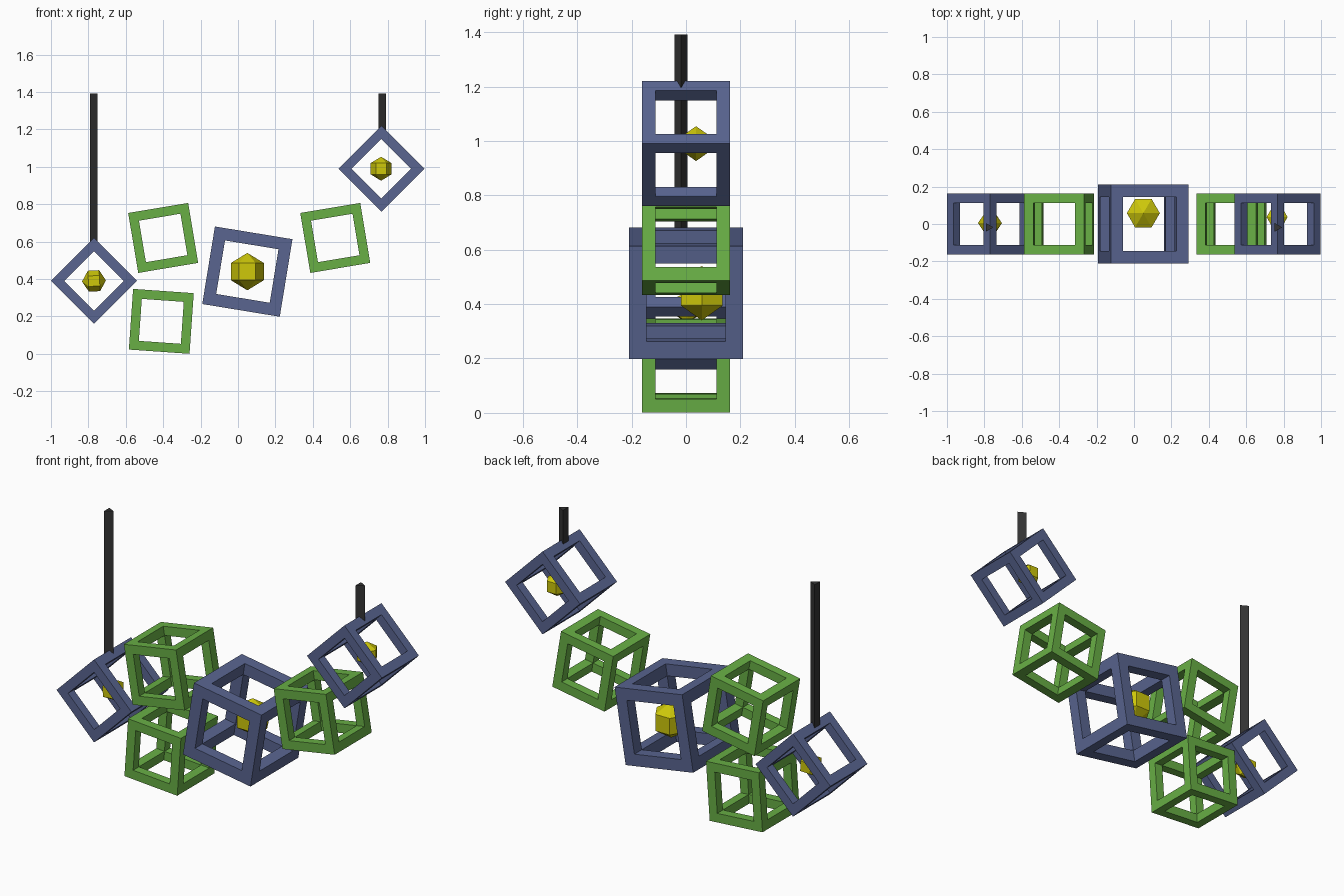
import bpy, bmesh
from math import radians, pi
from itertools import product

if "Cube" in bpy.data.objects:
    bpy.data.objects.remove(bpy.data.objects["Cube"])


def material(name, rgb):
    m = bpy.data.materials.new(name)
    m.diffuse_color = (*rgb, 1)
    m.use_nodes = True
    m.node_tree.nodes["Principled BSDF"].inputs["Base Color"].default_value = m.diffuse_color
    return m


BLUE = material("blue", (0.10, 0.13, 0.28))
GREEN = material("green", (0.14, 0.43, 0.06))
YELLOW = material("yellow", (0.62, 0.58, 0.003))
DARK = material("dark_grey", (0.035, 0.035, 0.035))


def add_object(name, bm, mat, loc, tilt=0):
    bmesh.ops.remove_doubles(bm, verts=bm.verts, dist=1e-5)
    bmesh.ops.recalc_face_normals(bm, faces=bm.faces)
    me = bpy.data.meshes.new(name)
    bm.to_mesh(me)
    bm.free()
    me.materials.append(mat)
    ob = bpy.data.objects.new(name, me)
    ob.location = loc
    ob.rotation_euler = (0, radians(tilt), 0)
    bpy.context.collection.objects.link(ob)
    return ob


def frame(name, mat, loc, side, bar, tilt):
    """Open cube of square bars: the outer skin of the 20 edge and corner cells of a 3x3x3 grid."""
    h = side / 2
    c = (-h, -h + bar, h - bar, h)
    solid = {p for p in product(range(3), repeat=3) if p.count(1) < 2}
    bm = bmesh.new()
    for p in solid:
        for axis, step in product(range(3), (0, 1)):
            q = list(p)
            q[axis] += 2 * step - 1
            if tuple(q) in solid:
                continue
            u, v = [a for a in range(3) if a != axis]
            quad = []
            for du, dv in ((0, 0), (1, 0), (1, 1), (0, 1)):
                k = [0, 0, 0]
                k[axis], k[u], k[v] = p[axis] + step, p[u] + du, p[v] + dv
                quad.append(bm.verts.new([c[i] for i in k]))
            bm.faces.new(quad)
    return add_object(name, bm, mat, loc, tilt)


def gem(name, loc, r, belt, tip, tilt=0):
    """Six-sided prism with a pointed cap at each end."""
    bm = bmesh.new()
    bmesh.ops.create_cone(bm, segments=6, radius1=r, radius2=r, depth=2 * belt, cap_ends=True,
                          cap_tris=False)
    bm.verts.ensure_lookup_table()
    # keep a hexagon corner on the x axis
    if max(v.co.x for v in bm.verts) < 0.95 * r:
        for v in bm.verts:
            v.co.x, v.co.y = v.co.y, -v.co.x
    caps = [f for f in bm.faces if len(f.verts) == 6]
    for f in caps:
        z = tip if f.calc_center_median().z > 0 else -tip
        new = bmesh.ops.poke(bm, faces=[f])
        new["verts"][0].co = (0, 0, z)
    return add_object(name, bm, YELLOW, loc, tilt)


def pole(name, x, z0, z1):
    """Three-sided post with one edge facing right."""
    r, y = 0.027, -0.018
    bm = bmesh.new()
    tri = ((r, 0), (-r / 2, r * 0.866), (-r / 2, -r * 0.866))
    base = bm.faces.new([bm.verts.new((a, b, z0)) for a, b in tri])
    top = bmesh.ops.extrude_face_region(bm, geom=[base], use_keep_orig=True)
    for v in top["geom"]:
        if isinstance(v, bmesh.types.BMVert):
            v.co.z = z1
    return add_object(name, bm, DARK, (x, y, 0))


# Blue frames: one large, two hung on edge
frame("large_blue_frame", BLUE, (0.05, 0, 0.44), 0.42, 0.065, 9.3)
frame("left_hanging_frame", BLUE, (-0.77, 0, 0.39), 0.325, 0.05, 45)
frame("right_hanging_frame", BLUE, (0.767, 0, 0.99), 0.325, 0.05, 45)

# Green frames
frame("lower_green_frame", GREEN, (-0.41, 0, 0.174), 0.325, 0.05, 4)
frame("upper_green_frame", GREEN, (-0.40, 0, 0.62), 0.325, 0.05, -9.5)
frame("right_green_frame", GREEN, (0.52, 0, 0.62), 0.325, 0.05, -9.5)

# Gems floating inside the blue frames
gem("large_gem", (0.05, 0.058, 0.44), 0.088, 0.046, 0.1)
gem("left_gem", (-0.77, 0.005, 0.39), 0.056, 0.03, 0.064, 87)
gem("right_gem", (0.765, 0.037, 0.99), 0.056, 0.03, 0.064)

# Hanging poles
pole("left_pole", -0.779, 0.585, 1.392)
pole("right_pole", 0.765, 1.19, 1.392)
